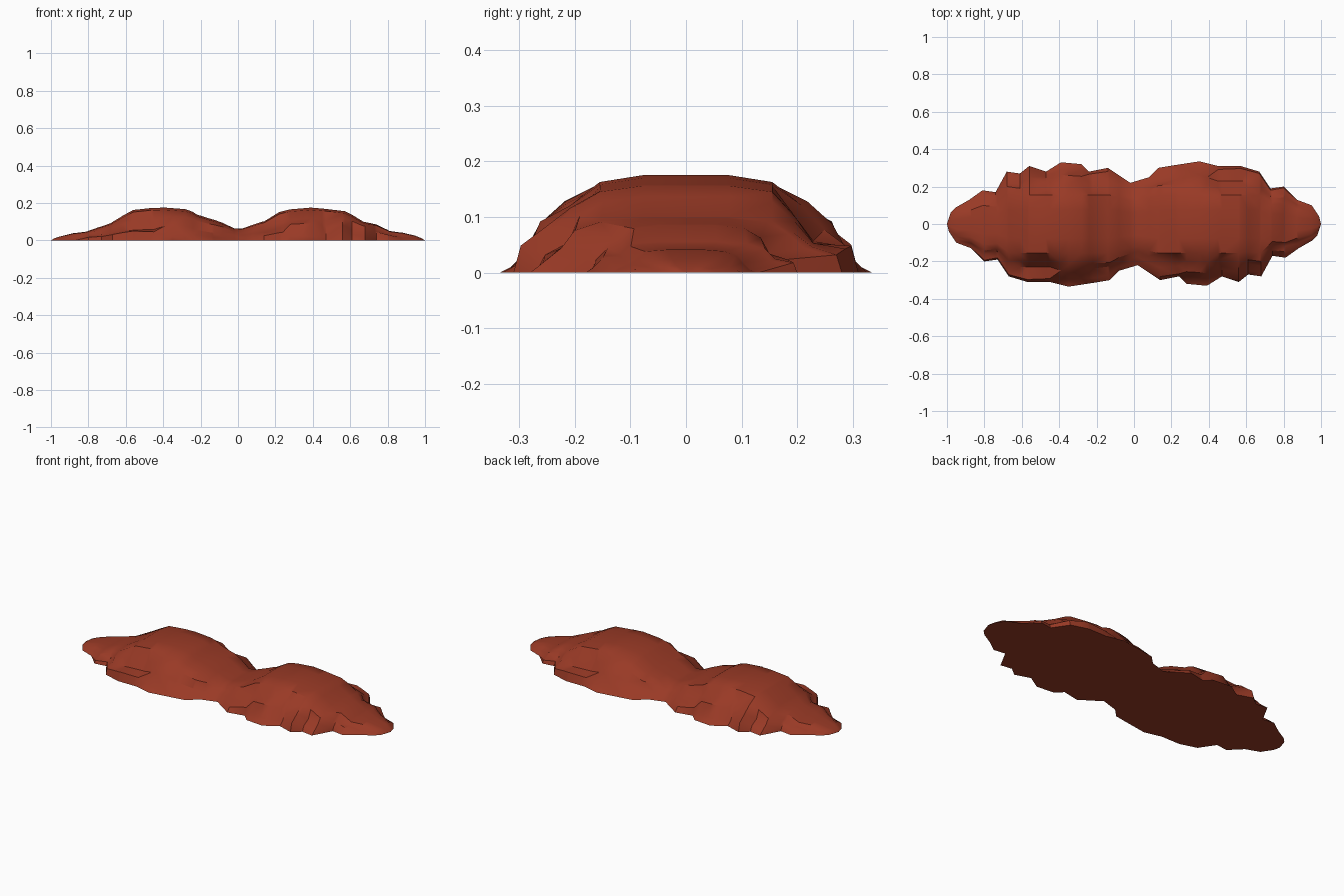
import bpy, bmesh, random

if "Cube" in bpy.data.objects:
    bpy.data.objects.remove(bpy.data.objects["Cube"])

random.seed(4)

# Foot outline of the back side (x, half width); the front is the same turned by 180 degrees
FOOT = [(-1, 0), (-.98, .06), (-.95, .09), (-.88, .13), (-.81, .18), (-.74, .17), (-.68, .28), (-.61, .27),
        (-.56, .31), (-.47, .28), (-.39, .33), (-.28, .32), (-.24, .28), (-.14, .30),
        (-.02, .22), (.08, .25), (.13, .30), (.22, .315), (.35, .335), (.45, .31), (.57, .31),
        (.67, .28), (.73, .19), (.80, .20), (.87, .13), (.95, .10), (.99, .04), (1, 0)]
# Ridge line (x, height)
RIDGE = [(-1, 0), (-.98, .012), (-.9, .037), (-.82, .043), (-.75, .07), (-.7, .08), (-.62, .13),
         (-.55, .168), (-.4, .176), (-.26, .165), (-.2, .125), (-.1, .105), (-.04, .068),
         (0, .06), (.05, .066), (.1, .095), (.18, .108), (.21, .148), (.27, .165), (.4, .176),
         (.58, .155), (.67, .10), (.75, .083), (.82, .045), (.9, .04), (.97, .018), (1, 0)]


def sample(pts, x):
    for (x0, y0), (x1, y1) in zip(pts, pts[1:]):
        if x <= x1:
            return y0 + (y1 - y0) * (x - x0) / (x1 - x0)
    return pts[-1][1]


# Slope rows: (share of the way from shoulder to foot, share of ridge height)
ROWS = [(.3, .68), (.55, .44), (.85, .22), (1, 0)]
# Chunky rock variation, one random value per outline corner and row
CHUNKS = [[(x, random.uniform(-.16, .16)) for x, _ in FOOT] for _ in ROWS]


def half_section(x, side):
    """Points from ridge to foot on one side."""
    u = x * side
    w, h = sample(FOOT, u), sample(RIDGE, x)
    shoulder = min(.155, w * .55)
    pts = [(x, side * shoulder * .5, h), (x, side * shoulder, h * .93)]
    for i, (t, f) in enumerate(ROWS):
        n = sample(CHUNKS[i], u)
        if f == 0:
            pts.append((x, side * w, 0))
        else:
            pts.append((x, side * (shoulder + (w - shoulder) * min(t + n * .5, .97)), h * (f + n * .7)))
    return pts


# Stations at every outline corner of both sides
stations = []
for x in sorted([p[0] for p in FOOT] + [-p[0] for p in FOOT]):
    if not stations or x - stations[-1] > .008:
        stations.append(x)

bm = bmesh.new()
loops = []
for x in stations:
    back, front = half_section(x, 1), half_section(x, -1)
    loops.append([bm.verts.new(p) for p in front[::-1] + [(x, 0, sample(RIDGE, x))] + back])
for a, b in zip(loops, loops[1:]):
    for i in range(len(a) - 1):
        bm.faces.new((a[i], b[i], b[i + 1], a[i + 1]))
    bm.faces.new((a[0], a[-1], b[-1], b[0]))    # flat underside
bmesh.ops.remove_doubles(bm, verts=bm.verts, dist=.0005)
bmesh.ops.triangulate(bm, faces=bm.faces)
bmesh.ops.recalc_face_normals(bm, faces=bm.faces)

mesh = bpy.data.meshes.new("rock_mound")
bm.to_mesh(mesh)
bm.free()
mound = bpy.data.objects.new("rock_mound", mesh)
bpy.context.collection.objects.link(mound)

red = bpy.data.materials.new("red rock")
red.diffuse_color = (.32, .042, .019, 1)
red.use_nodes = True
red.node_tree.nodes["Principled BSDF"].inputs["Base Color"].default_value = red.diffuse_color
mesh.materials.append(red)

bpy.context.view_layer.objects.active = mound
mound.select_set(True)
bpy.ops.object.shade_smooth_by_angle(angle=.6)
